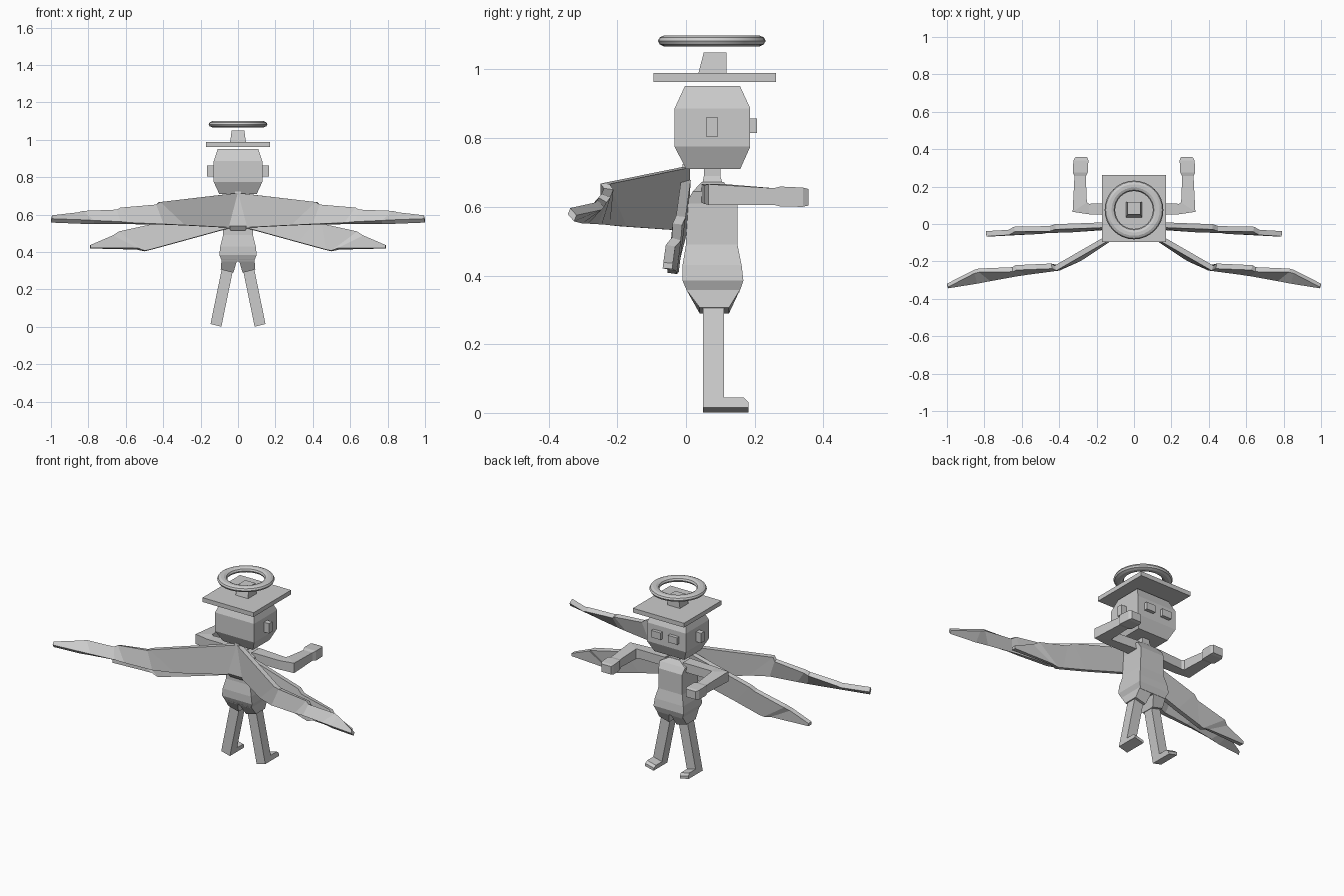
import bpy, bmesh, math
from mathutils import Vector

grey = bpy.data.materials.new("plain_grey")
grey.diffuse_color = (0.6, 0.6, 0.6, 1)


def finish(name, bm):
    bmesh.ops.recalc_face_normals(bm, faces=bm.faces)
    me = bpy.data.meshes.new(name)
    bm.to_mesh(me)
    bm.free()
    me.materials.append(grey)
    ob = bpy.data.objects.new(name, me)
    bpy.context.collection.objects.link(ob)
    return ob


def loft(name, sections):
    """Skin a list of matching closed sections and cap both ends."""
    bm = bmesh.new()
    rings = [[bm.verts.new(p) for p in s] for s in sections]
    n = len(rings[0])
    for a, b in zip(rings, rings[1:]):
        for i in range(n):
            bm.faces.new((a[i], a[(i + 1) % n], b[(i + 1) % n], b[i]))
    bm.faces.new(rings[0])
    bm.faces.new(rings[-1])
    return finish(name, bm)


def rect(z, x0, x1, y0, y1):
    return [(x0, y0, z), (x1, y0, z), (x1, y1, z), (x0, y1, z)]


def box(name, x0, x1, y0, y1, z0, z1):
    return loft(name, [rect(z0, x0, x1, y0, y1), rect(z1, x0, x1, y0, y1)])


def stack(name, rows):
    """Rows of (z, half width, back y, front y)."""
    return loft(name, [rect(z, -w, w, a, b) for z, w, a, b in rows])


def wing(name, top, bottom, side):
    """Thin sheet between a stepped top edge and a bottom edge."""
    bm = bmesh.new()
    t = [bm.verts.new((side * x, y, z)) for x, y, z in top]
    b = [bm.verts.new((side * x, y, z)) for x, y, z in bottom]
    for i in range(len(t) - 1):
        bm.faces.new((t[i], t[i + 1], b[i + 1], b[i]))
    ob = finish(name, bm)
    mod = ob.modifiers.new("thickness", "SOLIDIFY")
    mod.thickness = 0.028
    mod.offset = 0


# Halo
bpy.ops.mesh.primitive_torus_add(major_segments=32, minor_segments=10,
                                 major_radius=0.129, minor_radius=0.028,
                                 location=(0, 0.075, 1.083))
halo = bpy.context.object
halo.name = "halo"
halo.scale.z = 0.62
halo.data.materials.append(grey)
bpy.ops.object.shade_smooth_by_angle()

# Hat
box("hat_brim", -0.17, 0.17, -0.095, 0.262, 0.963, 0.989)
stack("hat_crown", [(0.989, 0.042, 0.036, 0.118), (1.05, 0.034, 0.052, 0.118)])

# Head and neck
stack("head", [(0.71, 0.10, 0.0, 0.158), (0.775, 0.13, -0.033, 0.187),
               (0.887, 0.13, -0.033, 0.187), (0.952, 0.108, -0.003, 0.157)])
stack("neck", [(0.655, 0.035, 0.045, 0.11), (0.69, 0.025, 0.052, 0.1),
               (0.72, 0.025, 0.052, 0.1)])

# Torso with wider hips
stack("torso", [(0.35, 0.085, 0.005, 0.155), (0.385, 0.10, -0.01, 0.167),
                (0.43, 0.095, -0.01, 0.162), (0.49, 0.08, 0.0, 0.15),
                (0.61, 0.078, 0.0, 0.15), (0.645, 0.085, 0.02, 0.13),
                (0.672, 0.035, 0.045, 0.11)])

# Wing root on the back
stack("wing_root", [(0.515, 0.04, -0.012, 0.01), (0.54, 0.05, -0.03, 0.01),
                    (0.725, 0.015, -0.01, 0.01)])

upper_top = [(0.01, 0, 0.715), (0.42, -0.236, 0.667), (0.44, -0.225, 0.652),
             (0.63, -0.233, 0.633), (0.65, -0.243, 0.62), (0.83, -0.248, 0.61),
             (0.855, -0.255, 0.602), (0.997, -0.328, 0.586)]
upper_low = [(0.03, 0, 0.53), (0.29, -0.185, 0.543), (0.4, -0.235, 0.548),
             (0.57, -0.258, 0.553), (0.63, -0.268, 0.556), (0.77, -0.295, 0.56),
             (0.84, -0.31, 0.562), (0.997, -0.335, 0.568)]
lower_top = [(0.02, 0, 0.68), (0.42, -0.015, 0.572), (0.45, -0.025, 0.55),
             (0.64, -0.028, 0.506), (0.67, -0.045, 0.487), (0.79, -0.052, 0.437)]
lower_low = [(0.04, -0.01, 0.53), (0.32, -0.03, 0.453), (0.47, -0.035, 0.412),
             (0.50, -0.04, 0.406), (0.54, -0.042, 0.418), (0.79, -0.054, 0.42)]

for s, side in ((-1, "left"), (1, "right")):
    # Wings
    wing(side + "_upper_wing", upper_top, upper_low, s)
    wing(side + "_lower_wing", lower_top, lower_low, s)

    # Ears and eyes
    box(side + "_ear", *sorted((s * 0.125, s * 0.165)), 0.06, 0.092, 0.803, 0.862)
    box(side + "_eye", *sorted((s * 0.025, s * 0.085)), 0.18, 0.207, 0.815, 0.857)

    # Splayed legs, tops blended into the hips
    def leg_ring(t, y0, y1, w=0.029):
        cx, cz = 0.052 + 0.066 * t, 0.33 - 0.322 * t
        return [(s * (cx + dx), y, cz + dx * 0.25)
                for dx, y in ((-w, y0), (w, y0), (w, y1), (-w, y1))]
    loft(side + "_hip", [rect(0.36, s * 0.004, s * 0.088, 0.0, 0.158),
                         leg_ring(0.1, 0.04, 0.125, 0.034)])
    loft(side + "_leg", [leg_ring(0, 0.05, 0.11), leg_ring(1, 0.05, 0.11)])
    loft(side + "_foot", [leg_ring(1, 0.05, 0.182), leg_ring(0.95, 0.05, 0.182),
                          leg_ring(0.91, 0.05, 0.168)])

    # Bent arm: shoulder, elbow, wrist, hand
    def arm_ring(x, y, z, dx, dy, h):
        return [(s * (x - dx), y - dy, z - h), (s * (x + dx), y + dy, z - h),
                (s * (x + dx), y + dy, z + h), (s * (x - dx), y - dy, z + h)]
    loft(side + "_arm", [arm_ring(0.06, 0.08, 0.64, 0, -0.035, 0.027),
                         arm_ring(0.24, 0.08, 0.636, 0, -0.028, 0.027),
                         arm_ring(0.29, 0.09, 0.636, 0.038, -0.025, 0.03),
                         arm_ring(0.288, 0.26, 0.63, 0.03, 0, 0.024)])
    loft(side + "_hand", [arm_ring(0.288, 0.255, 0.63, 0.03, 0, 0.024),
                          arm_ring(0.287, 0.275, 0.63, 0.04, 0, 0.029),
                          arm_ring(0.284, 0.34, 0.628, 0.04, 0, 0.028),
                          arm_ring(0.282, 0.357, 0.628, 0.032, 0, 0.024)])
